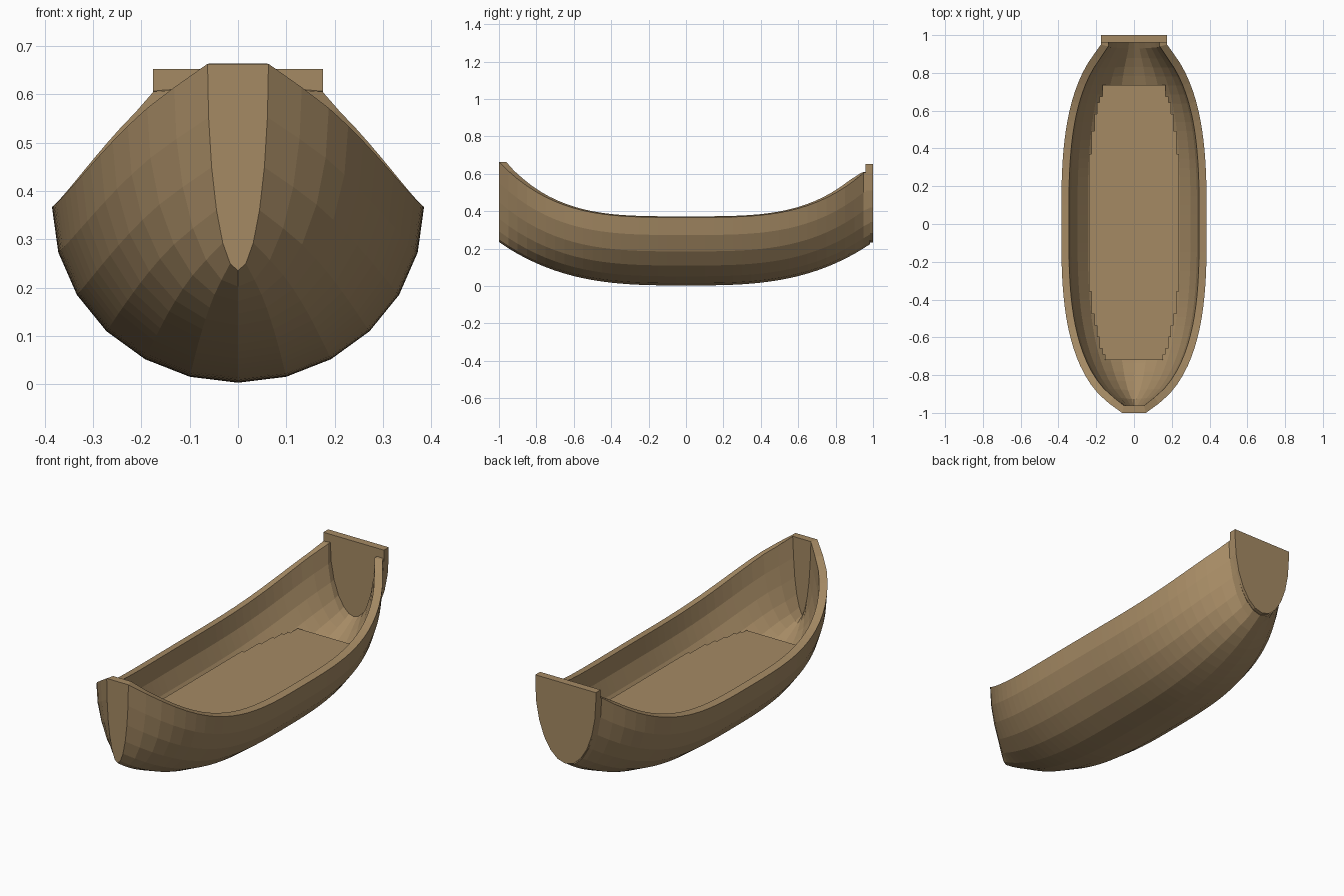
import bpy, bmesh, math

if "Cube" in bpy.data.objects:
    bpy.data.objects.remove(bpy.data.objects["Cube"])

wood = bpy.data.materials.new("brown_wood")
wood.diffuse_color = (0.376, 0.254, 0.127, 1)
wood.use_nodes = True
wood.node_tree.nodes["Principled BSDF"].inputs["Base Color"].default_value = wood.diffuse_color


def make(name, bm):
    bmesh.ops.recalc_face_normals(bm, faces=bm.faces[:])
    me = bpy.data.meshes.new(name)
    bm.to_mesh(me)
    bm.free()
    me.materials.append(wood)
    ob = bpy.data.objects.new(name, me)
    bpy.context.collection.objects.link(ob)
    return ob


def half_width(y):
    if y < 0:
        return max(0.063, 0.385 * max(0, 1 - abs(y) ** 3) ** 0.55)
    return max(0.175, 0.385 * (1 - (0.97 * y) ** 3) ** 0.55)


def keel(y):
    return 0.003 + 0.232 * abs(y) ** 3


def rim(y):
    return 0.367 + (0.296 if y < 0 else 0.285) * abs(y) ** 3.5


def section(w, low, high):
    """Lower half of an ellipse from one rim to the other."""
    angles = [math.radians(15 * i) for i in range(-6, 7)]
    return [(w * math.sin(a), high - (high - low) * math.cos(a)) for a in angles]


# Hull: lofted half-ellipse stations with a flat stem, thickened inward
bm = bmesh.new()
stations = [-1 + 0.05 * i for i in range(40)] + [0.985]
rows = [[bm.verts.new((x, y, z)) for x, z in section(half_width(y), keel(y), min(rim(y), 0.61) if y > 0 else rim(y))]
        for y in stations]
for a, b in zip(rows, rows[1:]):
    for i in range(12):
        bm.faces.new((a[i], a[i + 1], b[i + 1], b[i]))
bm.faces.new(rows[0])
hull = make("hull", bm)
shell = hull.modifiers.new("wall", 'SOLIDIFY')
shell.thickness = 0.04
shell.offset = -1

# Transom: U-shaped plate closing the stern
bm = bmesh.new()
outline = [(-0.176, 0.652)] + section(0.176, 0.232, 0.607) + [(0.176, 0.652)]
face = bm.faces.new([bm.verts.new((x, 0.96, z)) for x, z in outline])
ext = bmesh.ops.extrude_face_region(bm, geom=[face])
bmesh.ops.translate(bm, vec=(0, 0.04, 0),
                    verts=[v for v in ext["geom"] if isinstance(v, bmesh.types.BMVert)])
make("transom", bm)

# Floor: cross planks cut in steps to follow the hull
bm = bmesh.new()
left, right = [], []
count = 48
start, step = -0.72, 1.455 / 48
for i in range(count):
    y0, y1 = start + i * step, start + (i + 1) * step
    w = round((half_width((y0 + y1) / 2) - 0.145) / 0.014) * 0.014
    left += [(-w, y0), (-w, y1)]
    right += [(w, y0), (w, y1)]
loop = []
for p in right + left[::-1]:
    if not loop or math.dist(p, loop[-1]) > 1e-6:
        loop.append(p)
face = bm.faces.new([bm.verts.new((x, y, 0.215)) for x, y in loop])
ext = bmesh.ops.extrude_face_region(bm, geom=[face])
bmesh.ops.translate(bm, vec=(0, 0, 0.02),
                    verts=[v for v in ext["geom"] if isinstance(v, bmesh.types.BMVert)])
make("floor", bm)
